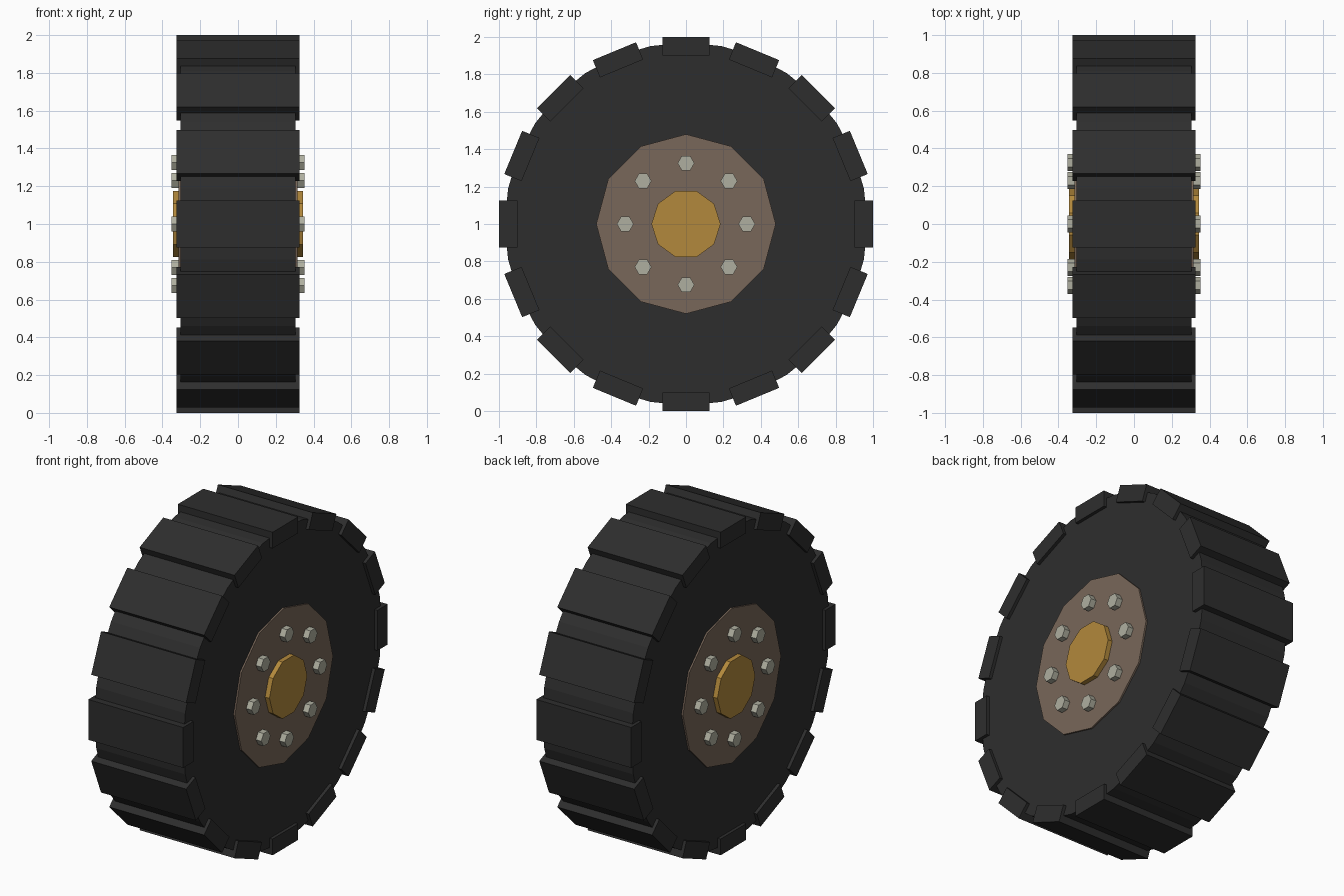
import bpy
import bmesh
from math import pi, sin, cos, tau
from mathutils import Matrix, Vector

cube = bpy.data.objects.get("Cube")
if cube:
    bpy.data.objects.remove(cube, do_unlink=True)

CENTRE = Vector((0, 0, 1))


def material(name, rgb):
    mat = bpy.data.materials.new(name)
    mat.use_nodes = True
    mat.diffuse_color = (*rgb, 1)
    mat.node_tree.nodes["Principled BSDF"].inputs["Base Color"].default_value = (*rgb, 1)
    return mat


rubber = material("dark rubber", (0.027, 0.027, 0.027))
brown = material("brown plate", (0.19, 0.135, 0.10))
gold = material("gold cap", (0.45, 0.25, 0.045))
steel = material("pale steel", (0.43, 0.43, 0.35))


def finish(name, bm, mat):
    mesh = bpy.data.meshes.new(name)
    bm.to_mesh(mesh)
    bm.free()
    mesh.materials.append(mat)
    obj = bpy.data.objects.new(name, mesh)
    bpy.context.collection.objects.link(obj)
    return obj


def add_drum(bm, sides, radius, x_min, x_max, offset=Vector()):
    """Prism along x with a corner pointing straight up."""
    place = Matrix.Translation(CENTRE + offset + Vector(((x_min + x_max) / 2, 0, 0)))
    bmesh.ops.create_cone(bm, cap_ends=True, segments=sides, radius1=radius,
                          radius2=radius, depth=x_max - x_min,
                          matrix=place @ Matrix.Rotation(pi / 2, 4, "Y"))


# Tyre body
bm = bmesh.new()
add_drum(bm, 32, 0.97, -0.305, 0.305)
finish("tyre", bm, rubber)

# Tread blocks around the rim
bm = bmesh.new()
for i in range(16):
    place = (Matrix.Translation(CENTRE) @ Matrix.Rotation(tau * i / 16, 4, "X")
             @ Matrix.Translation((0, 0, 0.95)) @ Matrix.Diagonal((0.65, 0.25, 0.1, 1)))
    bmesh.ops.create_cube(bm, size=1, matrix=place)
finish("tread_blocks", bm, rubber)

# Hub plate, cap and bolts on each side
for side, sign in (("left", 1), ("right", -1)):
    def span(inner, outer):
        return sorted((sign * inner, sign * outer))

    bm = bmesh.new()
    add_drum(bm, 12, 0.48, *span(0.28, 0.315))
    finish(side + "_hub_plate", bm, brown)

    bm = bmesh.new()
    add_drum(bm, 10, 0.185, *span(0.29, 0.345))
    finish(side + "_hub_cap", bm, gold)

    bm = bmesh.new()
    for i in range(8):
        a = tau * i / 8
        add_drum(bm, 6, 0.045, *span(0.3, 0.352),
                 Vector((0, sin(a), cos(a))) * 0.325)
    finish(side + "_bolts", bm, steel)
